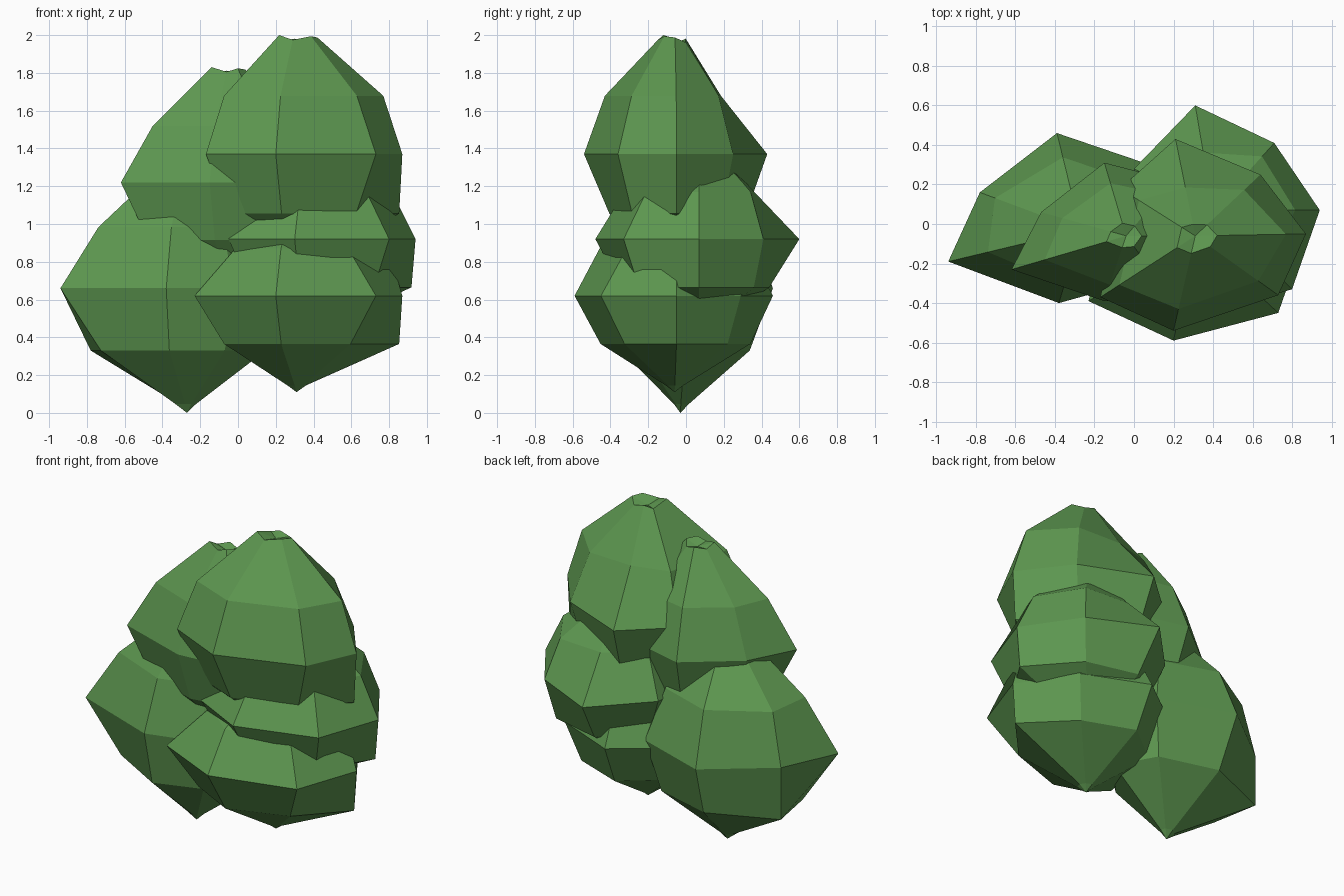
import bpy, bmesh

leaf = bpy.data.materials.new("leaf_green")
leaf.diffuse_color = (0.11, 0.31, 0.08, 1)

CREST = [0.98, 0.94, 0.97, 0.95, 1.0, 0.96, 0.99]  # uneven rim around each top


def clump(name, centre, z, h, belt, upper, lower):
    """Faceted seven-sided lump: wide belt, two inner rings, small caps with poles."""
    cx, cy = centre
    n = len(belt)
    bm = bmesh.new()

    def ring(factors, heights):
        return [bm.verts.new((cx + (x - cx) * f, cy + (y - cy) * f, z + k * h))
                for (x, y), f, k in zip(belt, factors, heights)]

    rings = [ring([0.09] * n, [-0.93] * n), ring(lower, [-0.5] * n), ring([1] * n, [0] * n),
             ring(upper, [0.49] * n), ring([0.24 * f for f in upper], CREST)]
    for a, b in zip(rings, rings[1:]):
        for i in range(n):
            j = (i + 1) % n
            bm.faces.new((a[i], a[j], b[j], b[i]))
    # pointed bottom and slightly dimpled top
    bottom = bm.verts.new((cx, cy, z - h))
    top = bm.verts.new((cx, cy, z + 0.93 * h))
    for i in range(n):
        j = (i + 1) % n
        bm.faces.new((bottom, rings[0][j], rings[0][i]))
        bm.faces.new((top, rings[-1][i], rings[-1][j]))
    bmesh.ops.recalc_face_normals(bm, faces=bm.faces)
    mesh = bpy.data.meshes.new(name)
    bm.to_mesh(mesh)
    bm.free()
    mesh.materials.append(leaf)
    bpy.context.collection.objects.link(bpy.data.objects.new(name, mesh))


# belt corners run counter-clockwise from the +x side
clump("lower_left_foliage", (-0.27, -0.03), 0.66, 0.66,
      [(0.25, 0), (0.08, 0.30), (-0.39, 0.46), (-0.78, 0.16),
       (-0.94, -0.19), (-0.38, -0.40), (-0.02, -0.30)],
      [.75, .75, .75, .85, .70, .75, .75], [.8, .8, .75, 1.0, .68, .85, .8])

clump("lower_right_foliage", (0.31, -0.06), 0.62, 0.51,
      [(0.87, -0.05), (0.65, 0.29), (0.25, 0.46), (-0.10, 0.20),
       (-0.23, -0.39), (0.20, -0.59), (0.73, -0.45)],
      [.87, .8, .75, .75, .60, .75, .65], [.97, .8, .77, .75, .71, .74, .68])

clump("middle_right_foliage", (0.40, 0.07), 0.92, 0.51,
      [(0.94, 0.07), (0.71, 0.41), (0.31, 0.60), (0.0, 0.28),
       (-0.05, -0.30), (0.30, -0.48), (0.80, -0.33)],
      [.77, .8, .55, .75, .75, .72, .70], [.96, .85, .7, .75, .75, .75, .8])

clump("upper_left_foliage", (-0.04, -0.06), 1.22, 0.61,
      [(0.40, -0.06), (0.20, 0.22), (-0.15, 0.31), (-0.47, 0.06),
       (-0.62, -0.23), (-0.15, -0.39), (0.18, -0.36)],
      [.75, .75, .72, .75, .71, .75, .75], [.75, .75, .75, .75, .75, .75, .7])

clump("upper_right_foliage", (0.31, -0.06), 1.37, 0.63,
      [(0.87, -0.05), (0.64, 0.25), (0.21, 0.43), (-0.07, 0.18),
       (-0.17, -0.37), (0.20, -0.54), (0.73, -0.36)],
      [.82, .75, .5, .75, .80, .77, .76], [.97, .8, .77, .75, .75, .72, .75])
